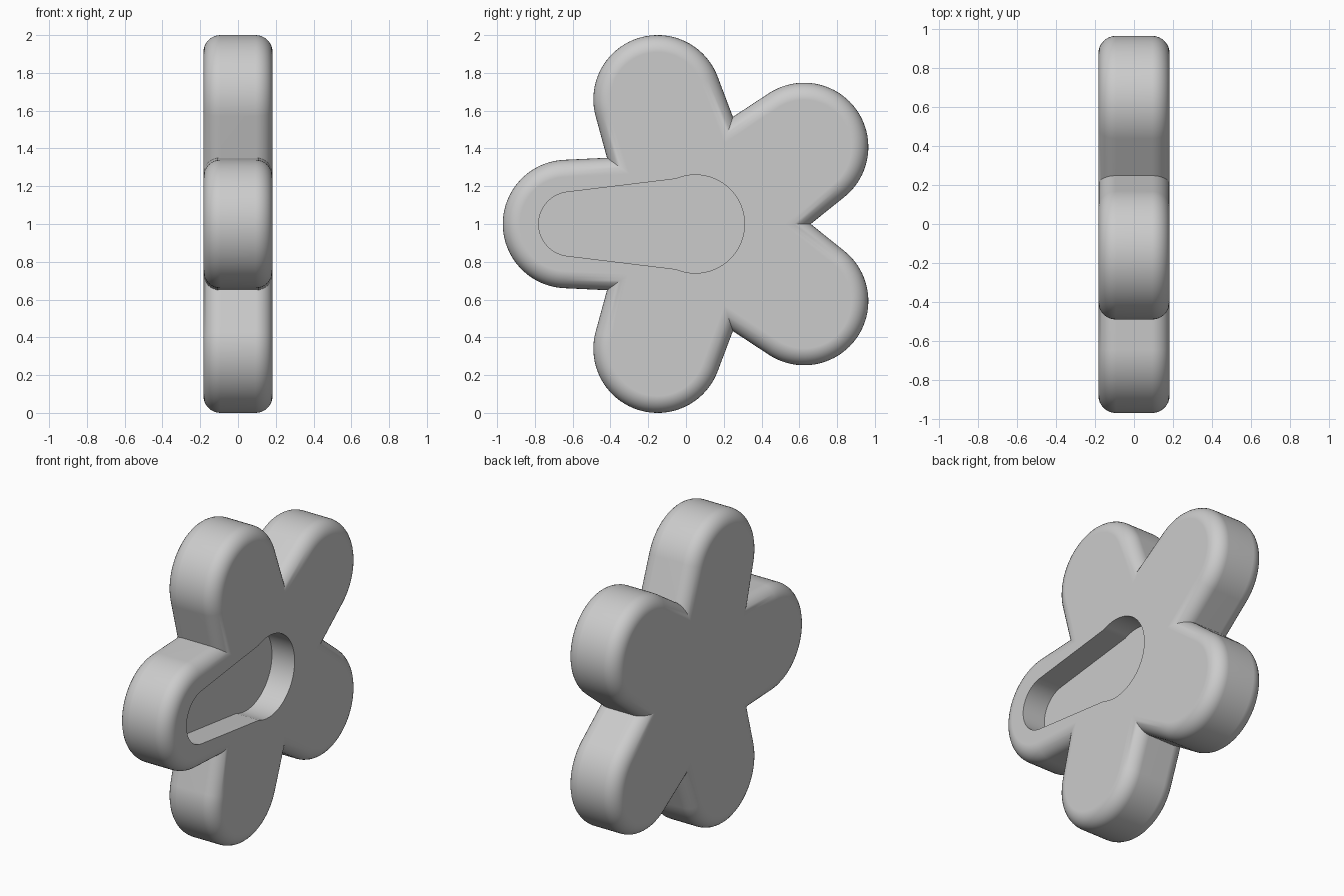
import bpy, bmesh
from math import sin, cos, acos, pi, radians

if "Cube" in bpy.data.objects:
    bpy.data.objects.remove(bpy.data.objects["Cube"], do_unlink=True)

CENTRE_Y, CENTRE_Z = 0.064, 1.0
REACH, TIP_R, ROOT_R = 0.694, 0.34, 0.373   # petal length, tip and root radius
HALF, BEVEL = 0.183, 0.09                   # half thickness, edge rounding
DEPTH = 0.16                                # depth of the recess

grey = bpy.data.materials.new("light_grey")
grey.use_nodes = True
grey.diffuse_color = (0.6, 0.6, 0.6, 1)
grey.node_tree.nodes["Principled BSDF"].inputs["Base Color"].default_value = (0.6, 0.6, 0.6, 1)


def flower_outline(inset, steps=20):
    """Five tapered round petals meeting in sharp valleys, shrunk by inset."""
    tangent = acos((ROOT_R - TIP_R) / REACH)
    valley = (ROOT_R - inset) / cos(tangent - pi / 5)
    points = []
    for petal in range(5):
        turn = pi + petal * 2 * pi / 5
        local = []
        for i in range(-steps, steps + 1):
            a = tangent * i / steps
            local.append((REACH + (TIP_R - inset) * cos(a), (TIP_R - inset) * sin(a)))
        local.append((valley * cos(pi / 5), valley * sin(pi / 5)))
        points += [(CENTRE_Y + u * cos(turn) - v * sin(turn),
                    CENTRE_Z + u * sin(turn) + v * cos(turn)) for u, v in local]
    return points


def arc(y, r, start, end, steps):
    angles = [radians(start + (end - start) * i / steps) for i in range(steps + 1)]
    return [(y + r * cos(a), CENTRE_Z + r * sin(a)) for a in angles]


def loft(name, sections):
    """Bridge (x, outline) sections and cap both ends."""
    bm = bmesh.new()
    rings = [[bm.verts.new((x, y, z)) for y, z in outline] for x, outline in sections]
    n = len(rings[0])
    for a, b in zip(rings, rings[1:]):
        for i in range(n):
            j = (i + 1) % n
            bm.faces.new((a[i], a[j], b[j], b[i]))
    bm.faces.new(rings[0])
    bm.faces.new(rings[-1])
    bmesh.ops.recalc_face_normals(bm, faces=bm.faces)
    mesh = bpy.data.meshes.new(name)
    bm.to_mesh(mesh)
    bm.free()
    mesh.materials.append(grey)
    obj = bpy.data.objects.new(name, mesh)
    bpy.context.collection.objects.link(obj)
    return obj


# Flower body with rounded rims on both sides
quarter = [radians(90 * i / 8) for i in range(9)]
rim = [(HALF - BEVEL + BEVEL * sin(a), BEVEL * (1 - cos(a))) for a in quarter]
levels = [(-x, d) for x, d in reversed(rim)] + rim
body = loft("flower_body", [(x, flower_outline(d)) for x, d in levels])

# Keyhole recess on the left side
keyhole = arc(-0.61, 0.17, 97, 263, 24) + arc(0.05, 0.26, -113, 113, 40)
cutter = loft("recess_cutter", [(HALF - DEPTH, keyhole), (HALF + 0.1, keyhole)])
cutter.hide_render = True
cut = body.modifiers.new("recess", "BOOLEAN")
cut.operation = "DIFFERENCE"
cut.solver = "EXACT"
cut.object = cutter

bpy.ops.object.select_all(action="DESELECT")
body.select_set(True)
bpy.context.view_layer.objects.active = body
bpy.ops.object.modifier_apply(modifier=cut.name)
bpy.data.objects.remove(cutter, do_unlink=True)

# Smooth rims, crisp valleys and recess edges
bpy.ops.object.shade_smooth_by_angle(angle=radians(30))
weighted = body.modifiers.new("flat_faces", "WEIGHTED_NORMAL")
weighted.keep_sharp = True
